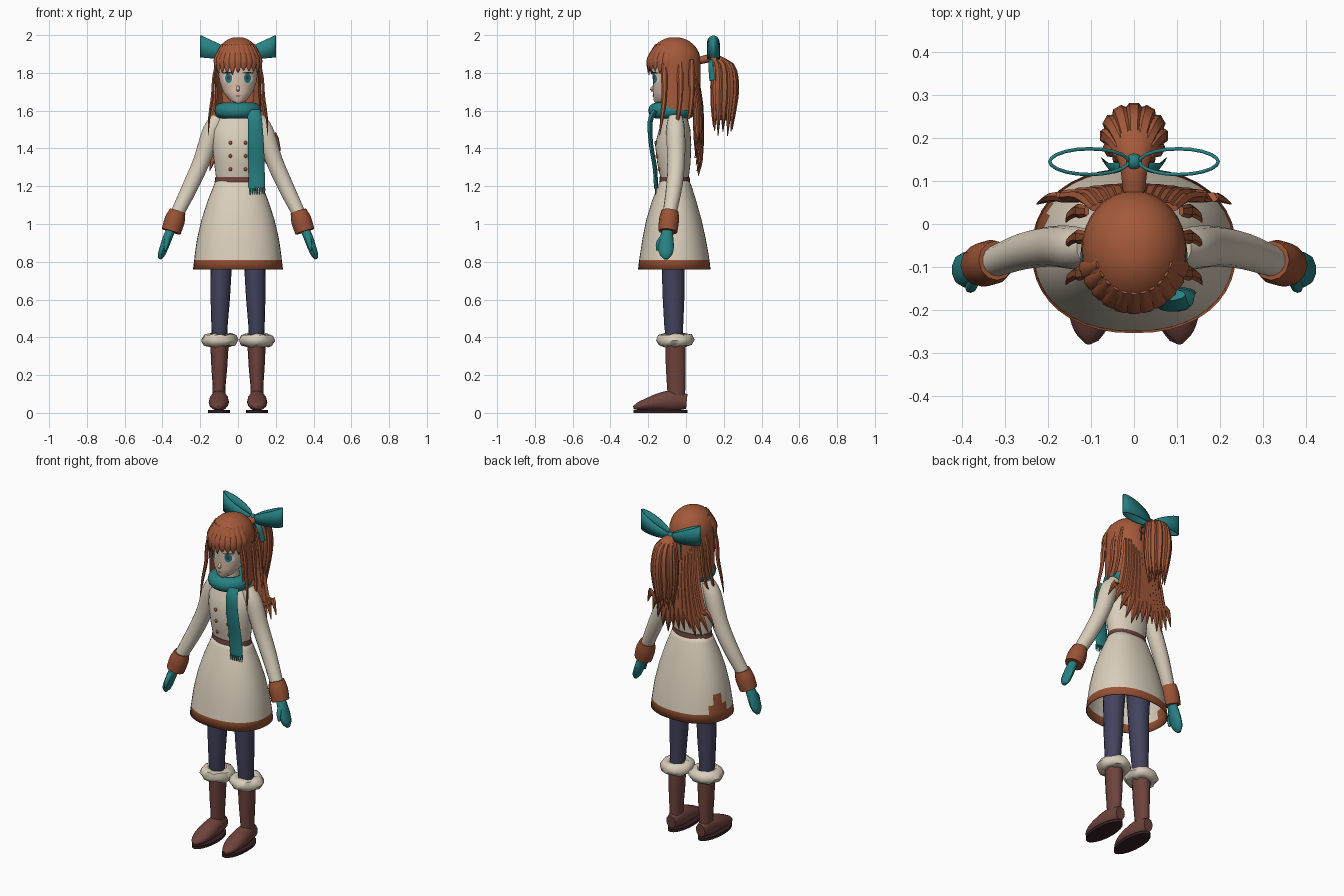
import bpy, bmesh, math, random
from mathutils import Vector

if "Cube" in bpy.data.objects:
    bpy.data.objects.remove(bpy.data.objects["Cube"])

random.seed(4)


def colour(name, rgb):
    m = bpy.data.materials.new(name)
    m.diffuse_color = (*rgb, 1)
    m.use_nodes = True
    m.node_tree.nodes["Principled BSDF"].inputs["Base Color"].default_value = m.diffuse_color
    return m


HAIR = colour("auburn", (0.37, 0.10, 0.042))
TEAL = colour("teal", (0.02, 0.22, 0.23))
CREAM = colour("cream cloth", (0.70, 0.62, 0.50))
SKIN = colour("skin", (0.74, 0.56, 0.44))
NAVY = colour("navy", (0.055, 0.055, 0.11))
BOOT = colour("boot brown", (0.155, 0.055, 0.045))
SOLE = colour("dark sole", (0.04, 0.014, 0.016))
TRIM = colour("trim brown", (0.32, 0.085, 0.035))
WHITE = colour("eye white", (0.8, 0.8, 0.78))


def finish(bm, name, *mats, angle=50, rule=None):
    """Turn a bmesh into a smooth object, optionally colouring faces by a rule."""
    bmesh.ops.recalc_face_normals(bm, faces=bm.faces)
    for f in bm.faces:
        f.smooth = True
        if rule:
            f.material_index = rule(f.calc_center_median())
    me = bpy.data.meshes.new(name)
    bm.to_mesh(me)
    bm.free()
    for m in mats:
        me.materials.append(m)
    me.set_sharp_from_angle(angle=math.radians(angle))
    ob = bpy.data.objects.new(name, me)
    bpy.context.collection.objects.link(ob)
    return ob


def skin_rings(bm, rings, caps=True):
    vs = [[bm.verts.new(p) for p in r] for r in rings]
    n = len(vs[0])
    for a, b in zip(vs, vs[1:]):
        for i in range(n):
            bm.faces.new((a[i], a[(i + 1) % n], b[(i + 1) % n], b[i]))
    if caps:
        bm.faces.new(vs[0])
        bm.faces.new(vs[-1])


def spow(v, p):
    return math.copysign(abs(v) ** p, v)


def loft(bm, stations, n=20, caps=True, p=1.0):
    """Stack level ellipses given as (x, y, z, rx, ry)."""
    ang = [2 * math.pi * i / n for i in range(n)]
    skin_rings(bm, [[(x + rx * spow(math.cos(a), p), y + ry * spow(math.sin(a), p), z)
                     for a in ang] for x, y, z, rx, ry in stations], caps)


def smooth_path(vals, steps):
    """Catmull-Rom interpolation of a list of Vectors."""
    v = [2 * vals[0] - vals[1]] + vals + [2 * vals[-1] - vals[-2]]
    out = []
    for i in range(1, len(v) - 2):
        a, b, c, d = v[i - 1:i + 3]
        for k in range(steps):
            t = k / steps
            out.append(0.5 * (2 * b + (c - a) * t + (2 * a - 5 * b + 4 * c - d) * t * t
                              + (3 * b - a - 3 * c + d) * t ** 3))
    return out + [vals[-1].copy()]


def sweep(bm, pts, radii, side=(1, 0, 0), n=8, steps=3):
    """Sweep an ellipse (half width, half depth) along a smooth path."""
    P = smooth_path([Vector(p) for p in pts], steps)
    R = smooth_path([Vector((*r, 0)) for r in radii], steps)
    rings = []
    for i, (p, r) in enumerate(zip(P, R)):
        t = (P[min(i + 1, len(P) - 1)] - P[max(i - 1, 0)]).normalized()
        u = Vector(side)
        u = (u - t * u.dot(t)).normalized()
        w = t.cross(u)
        rings.append([p + u * max(r.x, .001) * math.cos(2 * math.pi * k / n)
                      + w * max(r.y, .001) * math.sin(2 * math.pi * k / n) for k in range(n)])
    skin_rings(bm, rings)


def front_y(stations, x, z):
    """y of the front surface of a loft at (x, z)."""
    for a, b in zip(stations, stations[1:]):
        if a[2] <= z <= b[2]:
            t = (z - a[2]) / (b[2] - a[2])
            y, rx, ry = (a[i] + (b[i] - a[i]) * t for i in (1, 3, 4))
            return y - ry * math.sqrt(max(0, 1 - (x / rx) ** 2))


def torus(name, loc, major, minor, seg, mseg, mat, jitter=0):
    bpy.ops.mesh.primitive_torus_add(location=loc, major_radius=major, minor_radius=minor,
                                     major_segments=seg, minor_segments=mseg)
    ob = bpy.context.object
    ob.name = name
    ob.data.materials.append(mat)
    for v in ob.data.vertices:
        v.co += Vector([random.uniform(-jitter, jitter) for _ in range(3)])
    bpy.ops.object.shade_smooth_by_angle(angle=math.radians(60))
    return ob


def ball(bm, loc, r):
    g = bmesh.ops.create_uvsphere(bm, u_segments=10, v_segments=6, radius=r)
    bmesh.ops.translate(bm, verts=g["verts"], vec=loc)


# Head, nose and neck
HEAD = [(0, -.138, 1.638, .016, .022), (0, -.122, 1.655, .045, .05), (0, -.095, 1.70, .08, .08),
        (0, -.075, 1.76, .1, .1), (0, -.07, 1.82, .107, .112), (0, -.065, 1.9, .1, .11)]
bm = bmesh.new()
loft(bm, HEAD, 24)
sweep(bm, [(0, -.165, 1.735), (0, -.183, 1.712), (0, -.165, 1.704)], [(.006, .006), (.009, .008), (.006, .005)])
loft(bm, [(0, -.055, 1.52, .045, .045), (0, -.065, 1.7, .04, .045)], 12)
finish(bm, "head", SKIN)


# Facial features as thin plates that follow the face
def decal(name, mat, cx, cz, rx, rz, off, n=16):
    bm = bmesh.new()
    P = lambda x, z: bm.verts.new((x, front_y(HEAD, x, z) - off, z))
    mid = P(cx, cz)
    ring = [P(cx + rx * math.cos(2 * math.pi * i / n), cz + rz * math.sin(2 * math.pi * i / n)) for i in range(n)]
    for i in range(n):
        bm.faces.new((mid, ring[i], ring[(i + 1) % n]))
    finish(bm, name, mat)


for s, tag in ((-1, "right"), (1, "left")):
    decal(tag + "_eye_white", WHITE, s * .052, 1.772, .027, .027, .003)
    decal(tag + "_iris", TEAL, s * .05, 1.772, .019, .026, .005)
    decal(tag + "_pupil", NAVY, s * .05, 1.774, .008, .012, .007)
    decal(tag + "_lash", SOLE, s * .054, 1.8, .03, .004, .007)
decal("mouth", BOOT, 0, 1.678, .013, .003, .003)

# Hair cap: dome, then walls that hang lower toward the back
bm = bmesh.new()
rings, N = [], 32
for j in range(1, 15):
    ring = []
    for i in range(N):
        a = 2 * math.pi * i / N
        back = (1 + math.sin(a)) / 2
        k, z = 1, 1.86
        if j <= 8:
            k, z = math.sin(j / 8 * math.pi / 2), 1.86 + .13 * math.cos(j / 8 * math.pi / 2)
        else:
            low = 1.855 if back < .27 else 1.60
            z += (low - z) * (j - 8) / 6
        ring.append((.122 * k * math.cos(a), -.06 + .138 * k * math.sin(a), z))
    rings.append(ring)
skin_rings(bm, rings, caps=False)
bm.verts.ensure_lookup_table()
bm.faces.new(bm.verts[:N])
finish(bm, "hair_cap", HAIR)

# Fringe locks around the forehead
bm = bmesh.new()
for i in range(11):
    th = math.radians(-70 + 14 * i)
    low = 1.80 + random.uniform(-.012, .015) - (.07 if i in (0, 10) else 0)
    pts = [(.124 * k * math.sin(th), -.06 - .14 * k * math.cos(th), z)
           for k, z in ((.72, 1.95), (.98, 1.88), (1.01, 1.84), (1.0, low))]
    sweep(bm, pts, [(.008, .004), (.021, .009), (.018, .008), (.002, .002)],
          (math.cos(th), math.sin(th), 0), 6)
finish(bm, "fringe", HAIR, angle=40)

# Long locks framing the face
bm = bmesh.new()
for s in (-1, 1):
    for y, low in ((-.115, 1.47), (-.03, 1.50), (.03, 1.55)):
        pts = [(s * .11, y, 1.87), (s * .128, y, 1.78), (s * .135, y, 1.68), (s * .15, y - .01, 1.58),
               (s * .158, y - .025, low)]
        sweep(bm, pts, [(.012, .006), (.017, .009), (.014, .009), (.011, .007), (.002, .002)], (0, 1, 0), 6)
finish(bm, "side_locks", HAIR, angle=40)

# Back hair: an under layer plus jagged flared locks
bm = bmesh.new()
sweep(bm, [(0, .045, 1.78), (0, .058, 1.6), (0, .06, 1.45), (0, .058, 1.36)],
      [(.09, .02), (.115, .024), (.14, .02), (.14, .008)], n=14)
for i in range(13):
    f = (i - 6) / 6
    low = 1.23 + .1 * f * f + random.uniform(0, .07)
    y = .082 - .02 * f * f
    pts = [(.09 * f, y - .025, 1.8), (.115 * f, y, 1.62), (.15 * f, y, 1.45), (.19 * f, y, low + .08),
           (.225 * f, y - .015, low)]
    sweep(bm, pts, [(.014, .008), (.024, .012), (.028, .014), (.02, .01), (.002, .002)], n=6)
finish(bm, "back_hair", HAIR, angle=40)

# Ponytail with loose tips
bm = bmesh.new()
sweep(bm, [(0, .07, 1.865), (0, .14, 1.875), (0, .195, 1.82), (0, .205, 1.73), (0, .2, 1.63), (0, .195, 1.55)],
      [(.025, .02), (.035, .025), (.065, .055), (.07, .06), (.06, .05), (.03, .025)], n=12)
for i in range(12):
    a = 2 * math.pi * i / 12
    c, d = math.cos(a), math.sin(a)
    pts = [(.02 * c, .145 + .01 * d, 1.875), (.05 * c, .195 + .05 * d, 1.84), (.064 * c, .205 + .062 * d, 1.73),
           (.058 * c, .2 + .056 * d, 1.61), (.04 * c, .195 + .05 * d, 1.46 + random.uniform(0, .06))]
    sweep(bm, pts, [(.01, .01), (.018, .014), (.022, .017), (.018, .014), (.002, .002)], (-d, c, .01), 6)
finish(bm, "ponytail", HAIR, angle=40)

# Bow: knot, looped ribbons and hanging ends
for s, tag in ((-1, "right"), (1, "left")):
    bm = bmesh.new()
    rows = []
    for i in range(21):
        t = 2 * math.pi * i / 20
        f = (1 - math.cos(t)) / 2
        x, y = s * (.008 + .192 * f), .145 + .034 * math.sin(t)
        mid, h = 1.89 + .05 * f, .014 + .044 * f ** .7
        rows.append([bm.verts.new((x, y, mid - h)), bm.verts.new((x, y, mid + h))])
    for a, b in zip(rows, rows[1:]):
        bm.faces.new((a[0], b[0], b[1], a[1]))
    ob = finish(bm, tag + "_bow_loop", TEAL)
    ob.modifiers.new("thickness", "SOLIDIFY").thickness = .008
bm = bmesh.new()
ball(bm, (0, .145, 1.89), .02)
for s in (-1, 1):
    sweep(bm, [(0, .14, 1.885), (s * .05, .13, 1.85), (s * .06, .135, 1.8), (s * .065, .14, 1.76)],
          [(.006, .003), (.014, .004), (.018, .004), (.02, .003)], (.6 * s, .8, 0), 6)
finish(bm, "bow_knot_and_ends", TEAL)

# Coat bodice, skirt with coloured hem, belt and buttons
BODICE = [(0, -.06, 1.235, .115, .073), (0, -.064, 1.32, .126, .088), (0, -.068, 1.42, .136, .096),
          (0, -.06, 1.5, .142, .083), (0, -.055, 1.555, .12, .065), (0, -.055, 1.6, .06, .05)]
bm = bmesh.new()
loft(bm, BODICE, 28)
finish(bm, "coat_bodice", CREAM)
bm = bmesh.new()
loft(bm, [(0, -.06, 1.24, .115, .073), (0, -.06, 1.2, .13, .09), (0, -.063, 1.12, .162, .118),
          (0, -.064, 1.02, .194, .147), (0, -.063, .92, .217, .168), (0, -.062, .86, .226, .178),
          (0, -.062, .81, .232, .186), (0, -.062, .76, .238, .192)], 40, caps=False, p=.9)
hem = finish(bm, "coat_skirt", CREAM, TRIM,
             rule=lambda c: int(c.z < .81 or (c.x < -.17 and abs(c.y) < .045 and c.z < .93 - 1.5 * abs(c.y))))
hem.modifiers.new("thickness", "SOLIDIFY").thickness = .006
bm = bmesh.new()
loft(bm, [(0, -.06, 1.222, .124, .082), (0, -.06, 1.248, .12, .079)], 28)
finish(bm, "belt", BOOT)
bm = bmesh.new()
for x in (-.04, .04):
    for z in (1.29, 1.36, 1.43):
        ball(bm, (x, front_y(BODICE, x, z), z), .01)
finish(bm, "buttons", TRIM)

# Scarf ring, hanging end and fringe
torus("scarf_ring", (0, -.075, 1.6), .083, .042, 28, 12, TEAL)
bm = bmesh.new()
sweep(bm, [(.085, -.165, 1.6), (.09, -.19, 1.54), (.095, -.185, 1.42), (.098, -.165, 1.3), (.1, -.158, 1.19)],
      [(.035, .015), (.038, .014), (.042, .012), (.043, .012), (.043, .012)], n=10)
for i in range(7):
    x = .063 + .0125 * i
    sweep(bm, [(x, -.158, 1.2), (x + .002, -.16, 1.18), (x, -.16, 1.155)], [(.005, .005), (.005, .004), (.002, .002)], n=5, steps=1)
finish(bm, "scarf_end", TEAL)

# Arms and legs, one set per side
for s, tag in ((-1, "right"), (1, "left")):
    bm = bmesh.new()
    sweep(bm, [(s * .1, -.055, 1.56), (s * .14, -.055, 1.49), (s * .19, -.052, 1.34), (s * .252, -.062, 1.2),
               (s * .325, -.088, 1.05)], [(.04, .04), (.05, .05), (.047, .046), (.043, .043), (.036, .036)], (0, 1, 0), 14)
    finish(bm, tag + "_sleeve", CREAM)
    bm = bmesh.new()
    sweep(bm, [(s * .32, -.085, 1.068), (s * .335, -.09, 1.02), (s * .354, -.096, .96)],
          [(.046, .043), (.053, .054), (.05, .052)], (0, 1, 0), 12)
    finish(bm, tag + "_cuff", TRIM)
    bm = bmesh.new()
    sweep(bm, [(s * .35, -.096, .98), (s * .372, -.102, .93), (s * .39, -.106, .88), (s * .405, -.106, .84),
               (s * .414, -.105, .815)], [(.026, .024), (.035, .026), (.042, .024), (.034, .02), (.012, .009)], (0, 1, 0), 10)
    sweep(bm, [(s * .368, -.115, .945), (s * .378, -.145, .9), (s * .385, -.153, .86)],
          [(.014, .013), (.014, .013), (.006, .006)], n=8)
    finish(bm, tag + "_mitten", TEAL)
    bm = bmesh.new()
    loft(bm, [(s * .098, -.06, .38, .04, .045), (s * .098, -.065, .46, .043, .05), (s * .094, -.066, .6, .051, .057),
              (s * .09, -.068, .75, .056, .06), (s * .085, -.065, .95, .068, .07)], 16)
    finish(bm, tag + "_leg", NAVY)
    torus(tag + "_boot_fur", (s * .098, -.058, .385), .063, .035, 16, 7, CREAM, .006)
    bm = bmesh.new()
    loft(bm, [(s * .1, -.05, .05, .035, .045), (s * .1, -.052, .14, .034, .05), (s * .099, -.054, .24, .042, .054),
              (s * .098, -.056, .37, .049, .056)], 14)
    sweep(bm, [(s * .1, .004, .06), (s * .1, -.06, .065), (s * .101, -.13, .06), (s * .103, -.2, .047),
               (s * .105, -.25, .035), (s * .106, -.278, .028)],
          [(.03, .04), (.045, .056), (.053, .05), (.05, .034), (.034, .022), (.008, .008)], n=14)
    finish(bm, tag + "_boot", BOOT)
    bm = bmesh.new()
    loft(bm, [(s * .101, -.135, 0, .058, .144), (s * .101, -.135, .016, .058, .144)], 20)
    finish(bm, tag + "_sole", SOLE)
